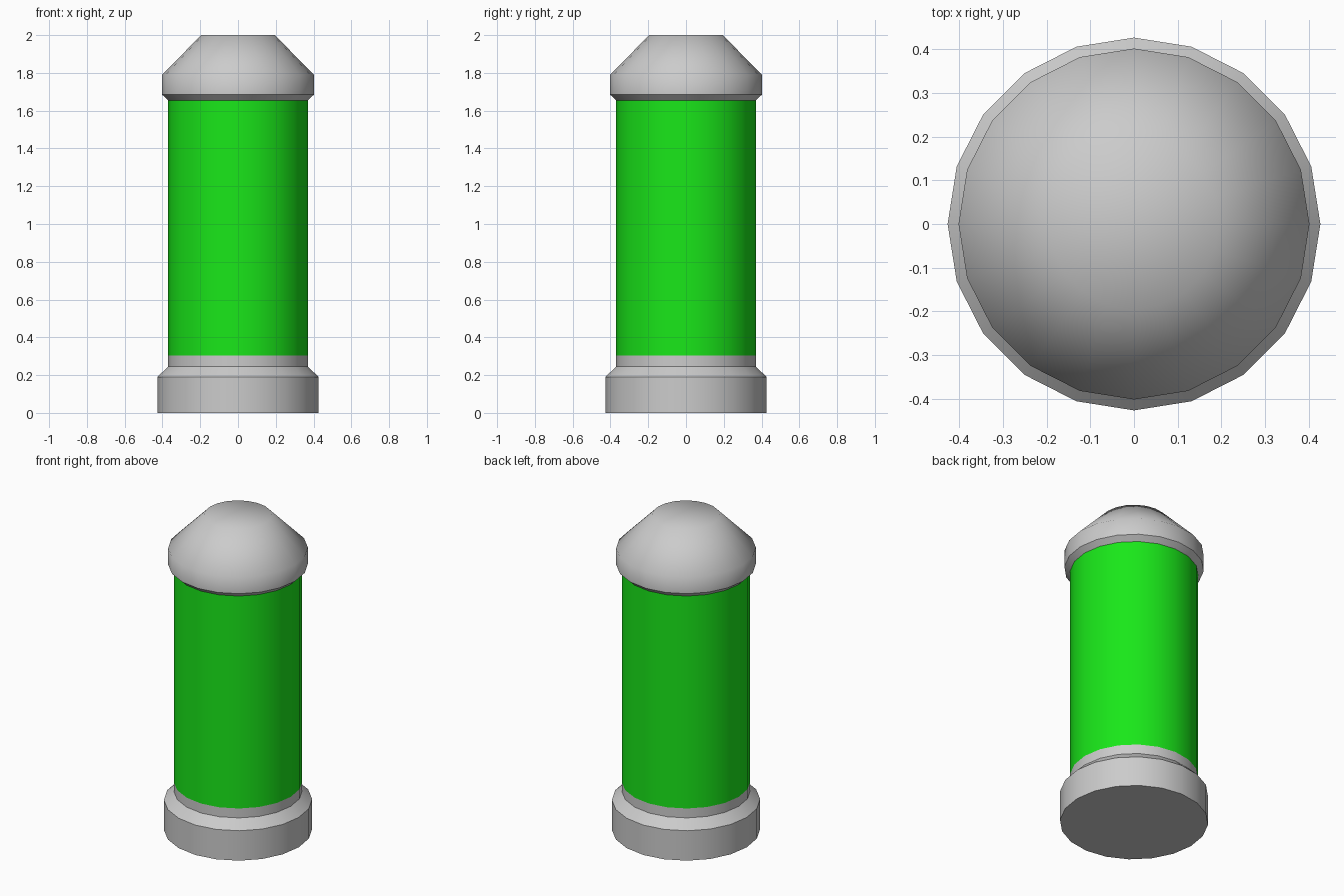
import bpy, bmesh, math

if "Cube" in bpy.data.objects:
    bpy.data.objects.remove(bpy.data.objects["Cube"])

SIDES = 20


def lathe(name, profile, smooth_deg, color=None):
    """Revolve (radius, z) points; radius 0 closes an end."""
    bm = bmesh.new()
    rings = []
    for r, z in profile:
        if r == 0:
            rings.append([bm.verts.new((0, 0, z))] * SIDES)
        else:
            rings.append([bm.verts.new((r * math.cos(math.tau * i / SIDES),
                                        r * math.sin(math.tau * i / SIDES), z))
                          for i in range(SIDES)])
    for a, b in zip(rings, rings[1:]):
        for i in range(SIDES):
            j = (i + 1) % SIDES
            corners = list(dict.fromkeys((a[i], a[j], b[j], b[i])))
            bm.faces.new(corners)
    mesh = bpy.data.meshes.new(name)
    bm.to_mesh(mesh)
    bm.free()
    obj = bpy.data.objects.new(name, mesh)
    bpy.context.collection.objects.link(obj)
    if color:
        mat = bpy.data.materials.new(name + "_color")
        mat.diffuse_color = color
        mat.use_nodes = True
        mat.node_tree.nodes["Principled BSDF"].inputs["Base Color"].default_value = mat.diffuse_color
        mesh.materials.append(mat)
    bpy.ops.object.select_all(action='DESELECT')
    obj.select_set(True)
    bpy.context.view_layer.objects.active = obj
    bpy.ops.object.shade_smooth_by_angle(angle=math.radians(smooth_deg))
    return obj


# Stepped foot with a chamfered shoulder and a short collar
lathe("base", [(0, 0), (0.37, 0), (0.427, 0), (0.427, 0.19),
               (0.37, 0.245), (0.37, 0.305)], 30)

# Green cylinder body
lathe("glass_tube", [(0.37, 0.305), (0.37, 1.655)], 30, (0.01, 0.8, 0.01, 1))

# Tapered cap with a flat top
lathe("cap", [(0.37, 1.655), (0.402, 1.685), (0.402, 1.79),
              (0.195, 2.0), (0, 2.0)], 46)
